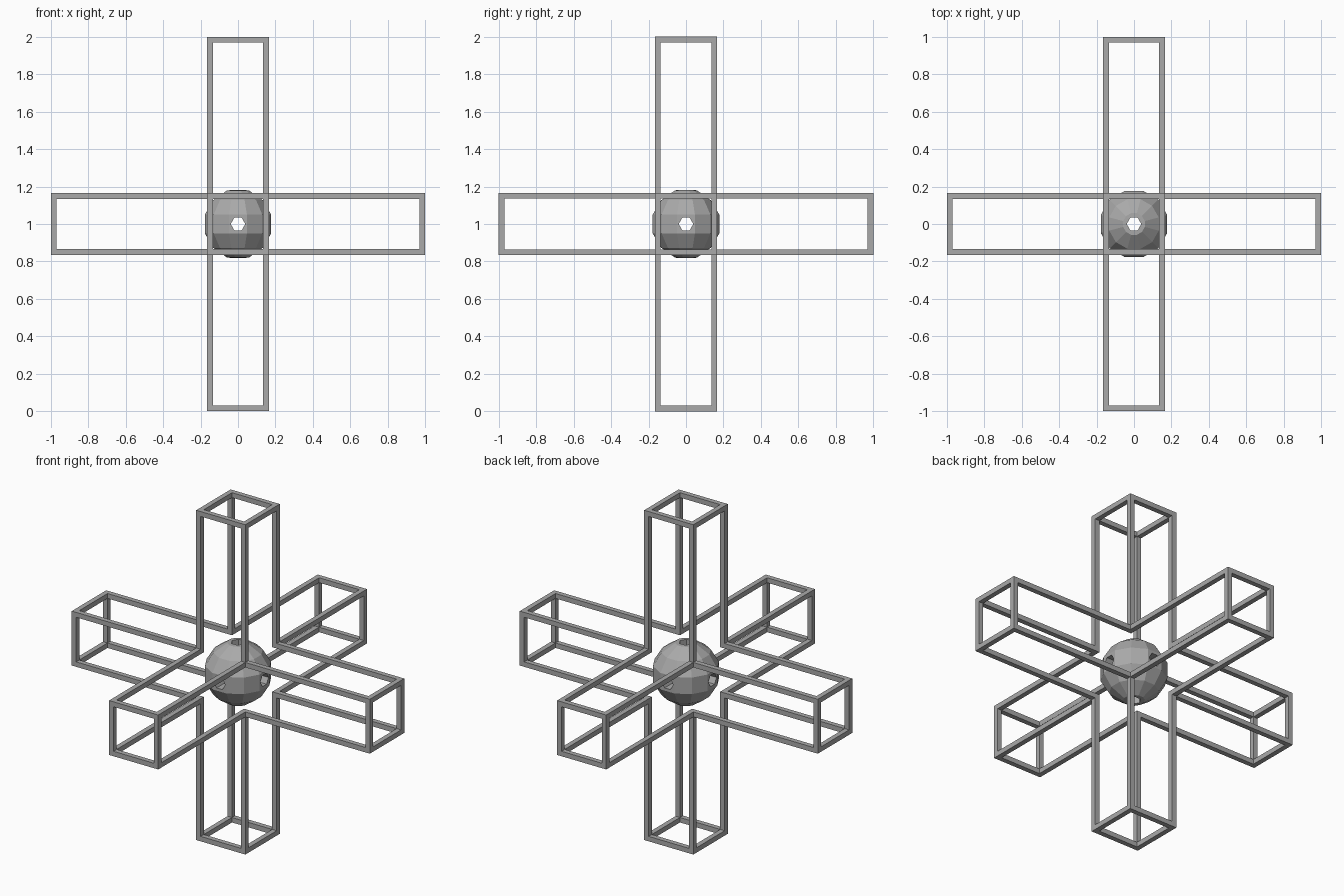
import bpy, bmesh, math
from mathutils import Matrix, Vector
from itertools import product

cube = bpy.data.objects.get("Cube")
if cube:
    bpy.data.objects.remove(cube, do_unlink=True)

OUT, INN = 0.165, 0.135      # outer and inner half widths of an arm
MID = Vector((0, 0, 1))

grey = bpy.data.materials.new("plain grey")
grey.use_nodes = True
grey.diffuse_color = (0.4, 0.4, 0.4, 1)
grey.node_tree.nodes["Principled BSDF"].inputs["Base Color"].default_value = grey.diffuse_color


def make_object(name, bm):
    bmesh.ops.recalc_face_normals(bm, faces=bm.faces)
    mesh = bpy.data.meshes.new(name)
    bm.to_mesh(mesh)
    bm.free()
    mesh.materials.append(grey)
    obj = bpy.data.objects.new(name, mesh)
    obj.location = MID
    bpy.context.collection.objects.link(obj)
    return obj


def add_box(bm, lo, hi):
    lo, hi = Vector(lo), Vector(hi)
    bmesh.ops.create_cube(bm, size=1, matrix=Matrix.Translation((lo + hi) / 2)
                          @ Matrix.Diagonal((hi - lo).to_4d()))


def span(sign):
    return (INN, OUT) if sign > 0 else (-OUT, -INN)


def add_bar(bm, axis, ranges):
    """Box whose ranges are given as (along, side, side) for the axis."""
    order = [None] * 3
    for i, r in enumerate(ranges):
        order[(axis + i) % 3] = r
    add_box(bm, [r[0] for r in order], [r[1] for r in order])


# Open arms: four long rails and a square end frame each
names = [("right_arm", "left_arm"), ("front_arm", "back_arm"), ("lower_arm", "upper_arm")]
for axis in range(3):
    for side, name in zip((-1, 1), names[axis]):
        bm = bmesh.new()
        rail = sorted((side * OUT, side))
        tip = sorted((side * (1 - OUT + INN), side))
        for a, b in product((-1, 1), repeat=2):
            add_bar(bm, axis, (rail, span(a), span(b)))
        for s in (-1, 1):
            add_bar(bm, axis, (tip, span(s), (-INN, INN)))
            add_bar(bm, axis, (tip, (-INN, INN), span(s)))
        make_object(name, bm)

# Joints where three rails meet
bm = bmesh.new()
for signs in product((-1, 1), repeat=3):
    add_bar(bm, 0, [span(s) for s in signs])
make_object("corner_joints", bm)

# Faceted core, turned from a half profile
half = [(0.0, 0.182), (0.06, 0.18), (0.137, 0.127), (0.184, 0.05)]
profile = half + [(r, -z) for r, z in reversed(half)]
bm = bmesh.new()
verts = [bm.verts.new((r, 0, z)) for r, z in profile]
edges = [bm.edges.new(pair) for pair in zip(verts, verts[1:])]
bmesh.ops.rotate(bm, verts=verts, matrix=Matrix.Rotation(math.pi / 12, 3, "Z"))
bmesh.ops.spin(bm, geom=verts + edges, axis=(0, 0, 1), cent=(0, 0, 0),
               angle=math.tau, steps=12)
bmesh.ops.remove_doubles(bm, verts=bm.verts, dist=0.0001)
core = make_object("core_ball", bm)

# Six-sided holes through the core along each axis
turns = [Matrix.Rotation(math.pi / 2, 4, "Y"), Matrix.Rotation(math.pi / 2, 4, "X"), Matrix()]
for label, turn in zip("xyz", turns):
    bm = bmesh.new()
    spin = Matrix.Rotation(math.pi / 2 if label == "z" else 0, 4, "Z")
    if label == "y":
        spin = Matrix.Rotation(math.pi / 6, 4, "Z")
    bmesh.ops.create_cone(bm, cap_ends=True, segments=6, radius1=0.039, radius2=0.039,
                          depth=0.6, matrix=turn @ spin)
    cutter = make_object("hole_cutter_" + label, bm)
    cutter.hide_render = True
    cutter.hide_viewport = True
    mod = core.modifiers.new("hole_" + label, "BOOLEAN")
    mod.operation = "DIFFERENCE"
    mod.solver = "EXACT"
    mod.object = cutter
